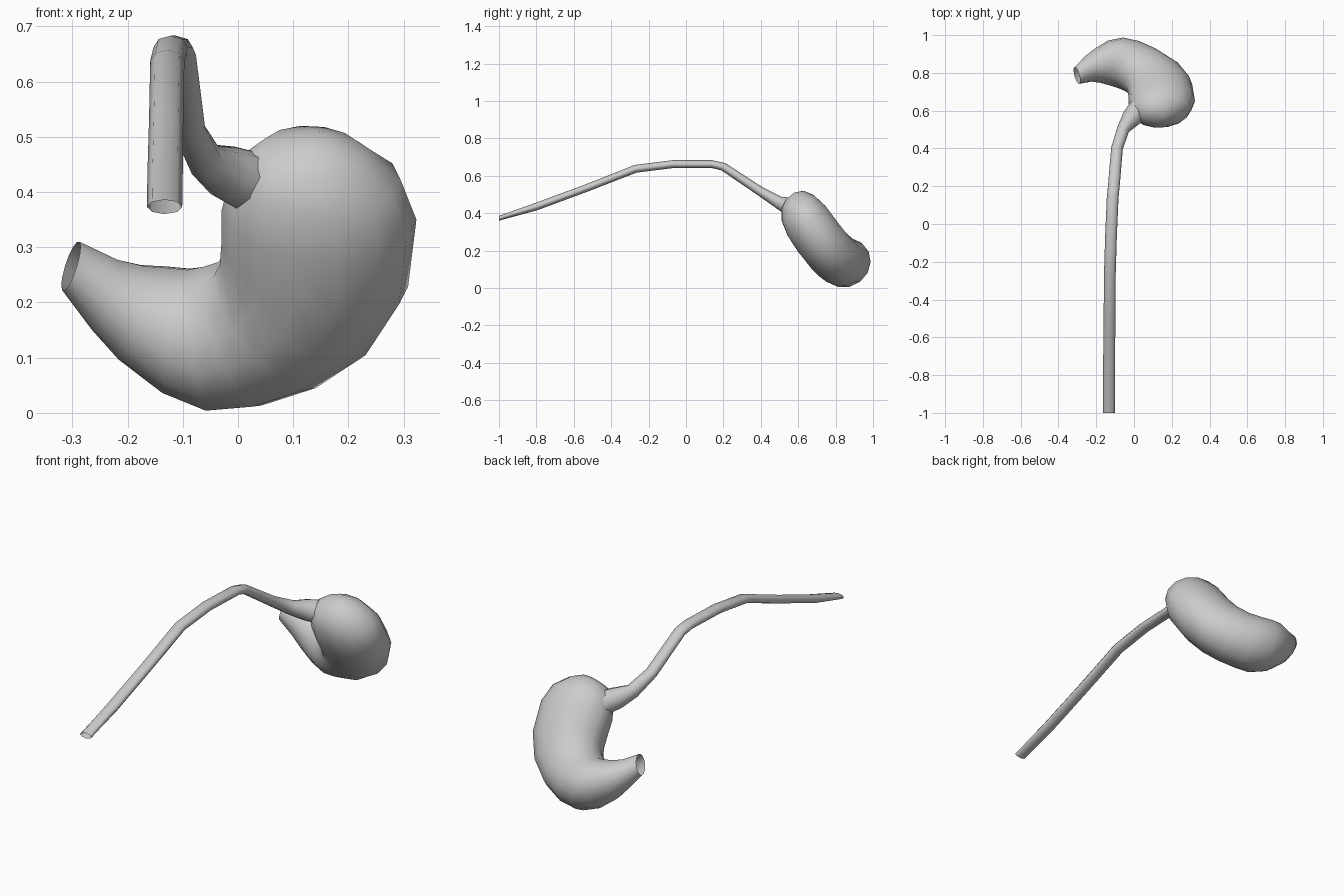
import bpy, bmesh, math
from mathutils import Vector

ORIGIN = Vector((0, 0.715, 0.26))      # middle of the tilted stomach plane
UP = Vector((0, -0.62, 0.785))         # "up" inside that plane
NORMAL = Vector((0, 0.785, 0.62))      # thickness direction
XAXIS = Vector((1, 0, 0))


def ring(center, a, b, sides):
    return [center + a * math.cos(t) + b * math.sin(t)
            for t in (2 * math.pi * i / sides for i in range(sides))]


def loft(name, rings, cap_start=False):
    bm = bmesh.new()
    loops = [[bm.verts.new(p) for p in r] for r in rings]
    n = len(loops[0])
    for r0, r1 in zip(loops, loops[1:]):
        for i in range(n):
            j = (i + 1) % n
            bm.faces.new((r0[i], r0[j], r1[j], r1[i]))
    if cap_start:
        bm.faces.new(loops[0])
    bmesh.ops.recalc_face_normals(bm, faces=bm.faces)
    for f in bm.faces:
        f.smooth = True
    mesh = bpy.data.meshes.new(name)
    bm.to_mesh(mesh)
    bm.free()
    obj = bpy.data.objects.new(name, mesh)
    bpy.context.collection.objects.link(obj)
    return obj


# Stomach: inner curve (x, v), outer curve (x, v), half thickness, offset
sections = [
    ((0.11, 0.28), (0.17, 0.28), 0.03, 0.02),
    ((0.04, 0.262), (0.23, 0.25), 0.077, 0.018),
    ((-0.01, 0.215), (0.295, 0.195), 0.112, 0.012),
    ((-0.03, 0.13), (0.323, 0.11), 0.132, 0.006),
    ((-0.03, 0.06), (0.308, -0.04), 0.135, 0.0),
    ((-0.033, 0.01), (0.245, -0.16), 0.135, 0.0),
    ((-0.045, -0.025), (0.15, -0.245), 0.135, 0.008),
    ((-0.07, -0.045), (0.05, -0.295), 0.137, 0.02),
    ((-0.095, -0.06), (-0.05, -0.312), 0.138, 0.03),
    ((-0.125, -0.06), (-0.14, -0.282), 0.124, 0.04),
    ((-0.165, -0.055), (-0.22, -0.22), 0.095, 0.047),
    ((-0.215, -0.04), (-0.267, -0.165), 0.071, 0.055),
    ((-0.285, 0.005), (-0.32, -0.085), 0.045, 0.06),
]
body = []
for (xi, vi), (xo, vo), thick, off in sections:
    inner = ORIGIN + XAXIS * xi + UP * vi + NORMAL * off
    outer = ORIGIN + XAXIS * xo + UP * vo + NORMAL * off
    body.append(ring((inner + outer) / 2, (outer - inner) / 2, NORMAL * thick, 14))
loft("stomach", body, cap_start=True)

# Gullet: x, y, z, half width, half height; flares into the stomach
path = [
    (-0.133, -1.0, 0.373, 0.032, 0.013),
    (-0.132, -0.8, 0.435, 0.032, 0.02),
    (-0.13, -0.53, 0.535, 0.031, 0.02),
    (-0.128, -0.27, 0.637, 0.031, 0.021),
    (-0.122, -0.07, 0.662, 0.031, 0.021),
    (-0.113, 0.14, 0.662, 0.031, 0.021),
    (-0.107, 0.20, 0.648, 0.031, 0.022),
    (-0.09, 0.40, 0.515, 0.031, 0.025),
    (-0.058, 0.50, 0.455, 0.033, 0.035),
    (-0.015, 0.56, 0.432, 0.052, 0.052),
    (0.04, 0.62, 0.41, 0.062, 0.06),
]
points = [Vector(p[:3]) for p in path]
tube = []
for i, p in enumerate(path):
    tangent = (points[min(i + 1, len(path) - 1)] - points[max(i - 1, 0)]).normalized()
    if i == 0:
        tangent = Vector((0, 1, 0))
    side = tangent.cross(Vector((0, 0, 1))).normalized()
    up = side.cross(tangent).normalized()
    tube.append(ring(points[i], side * p[3], up * p[4], 8))
loft("gullet", tube)
